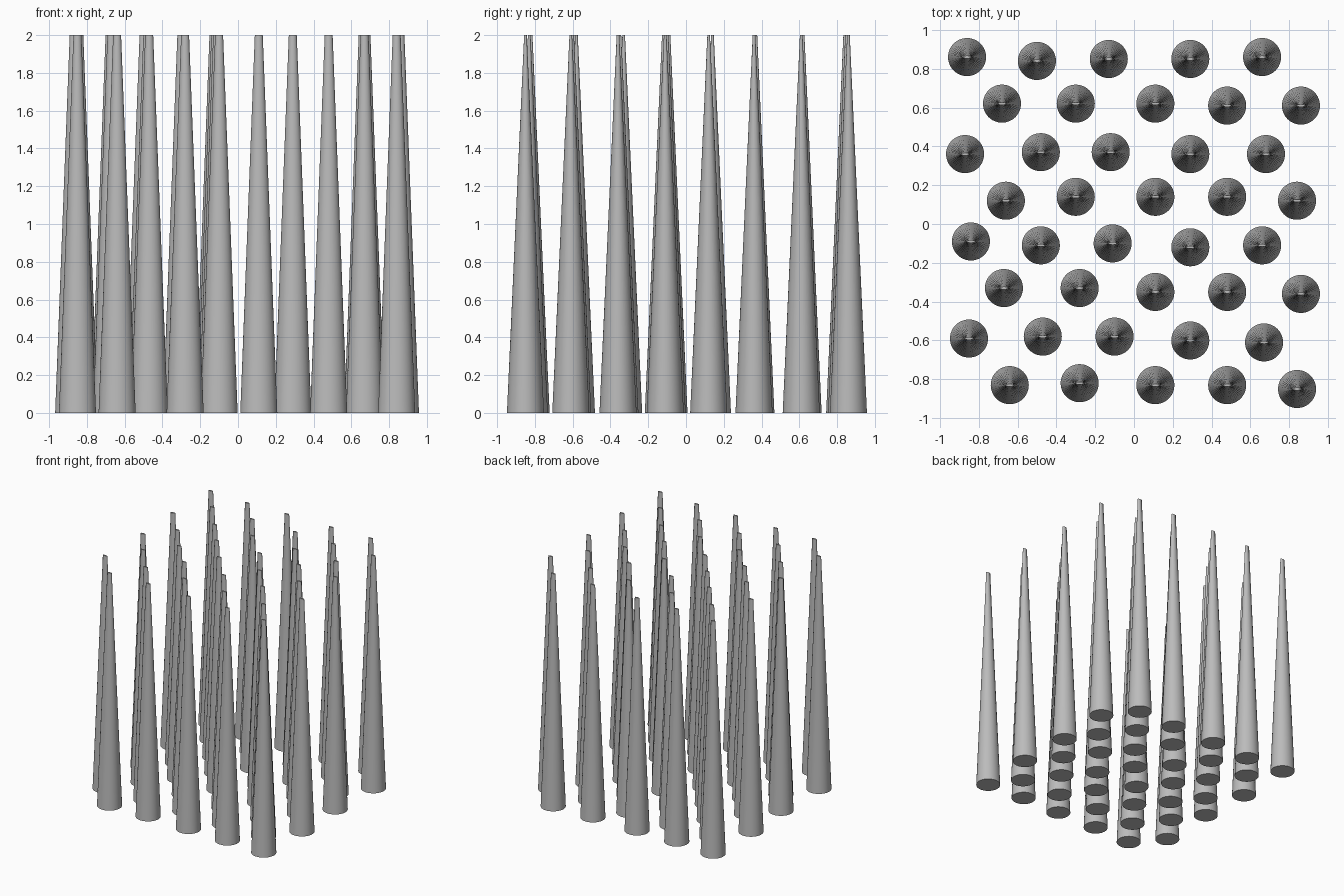
import bpy
import bmesh
import math

cube = bpy.data.objects.get("Cube")
if cube:
    bpy.data.objects.remove(cube, do_unlink=True)

SIDES = 48
HEIGHT = 2.0
BASE_RADIUS = 0.098
TIP_X, TIP_Y = 0.021, 0.007

# Single grey material
grey = bpy.data.materials.new("plain_grey")
grey.use_nodes = True
colour = (0.5, 0.5, 0.5, 1)
grey.diffuse_color = colour
shader = next(n for n in grey.node_tree.nodes if n.type == "BSDF_PRINCIPLED")
shader.inputs["Base Color"].default_value = colour


def tapered_spike_mesh():
    """Round foot tapering straight up to a narrow flattened tip."""
    bm = bmesh.new()
    bmesh.ops.create_cone(bm, cap_ends=True, cap_tris=False, segments=SIDES,
                          radius1=BASE_RADIUS, radius2=BASE_RADIUS, depth=HEIGHT)
    for vert in bm.verts:
        if vert.co.z > 0:
            vert.co.x *= TIP_X / BASE_RADIUS
            vert.co.y *= TIP_Y / BASE_RADIUS
        vert.co.z += HEIGHT / 2
    # Smooth sides, crisp caps
    for face in bm.faces:
        face.smooth = len(face.verts) == 4
    for edge in bm.edges:
        edge.smooth = edge.calc_face_angle(0) < math.radians(40)
    mesh = bpy.data.meshes.new("spike")
    bm.to_mesh(mesh)
    bm.free()
    mesh.materials.append(grey)
    return mesh


# Slightly uneven staggered rows, back to front, in hundredths: x list, y list
rows = [
    ((-86, -50, -13, 29, 66), (86, 84, 85, 85, 86)),
    ((-68, -30, 11, 48, 86), (62, 62, 62, 61, 61)),
    ((-87, -48, -12, 29, 68), (36, 37, 37, 36, 36)),
    ((-66, -30, 11, 48, 84), (12, 14, 14, 14, 12)),
    ((-84, -48, -11, 29, 66), (-9, -11, -10, -12, -11)),
    ((-67, -28, 11, 48, 86), (-33, -33, -35, -35, -36)),
    ((-85, -47, -10, 29, 67), (-59, -58, -58, -60, -61)),
    ((-64, -28, 11, 48, 84), (-83, -82, -83, -83, -85)),
]

# Field of spikes sharing one mesh
spike_mesh = tapered_spike_mesh()
for row_index, (xs, ys) in enumerate(rows):
    for column, (x, y) in enumerate(zip(xs, ys)):
        spike = bpy.data.objects.new(f"spike_row{row_index}_{column}", spike_mesh)
        spike.location = (x / 100, y / 100, 0)
        bpy.context.collection.objects.link(spike)
